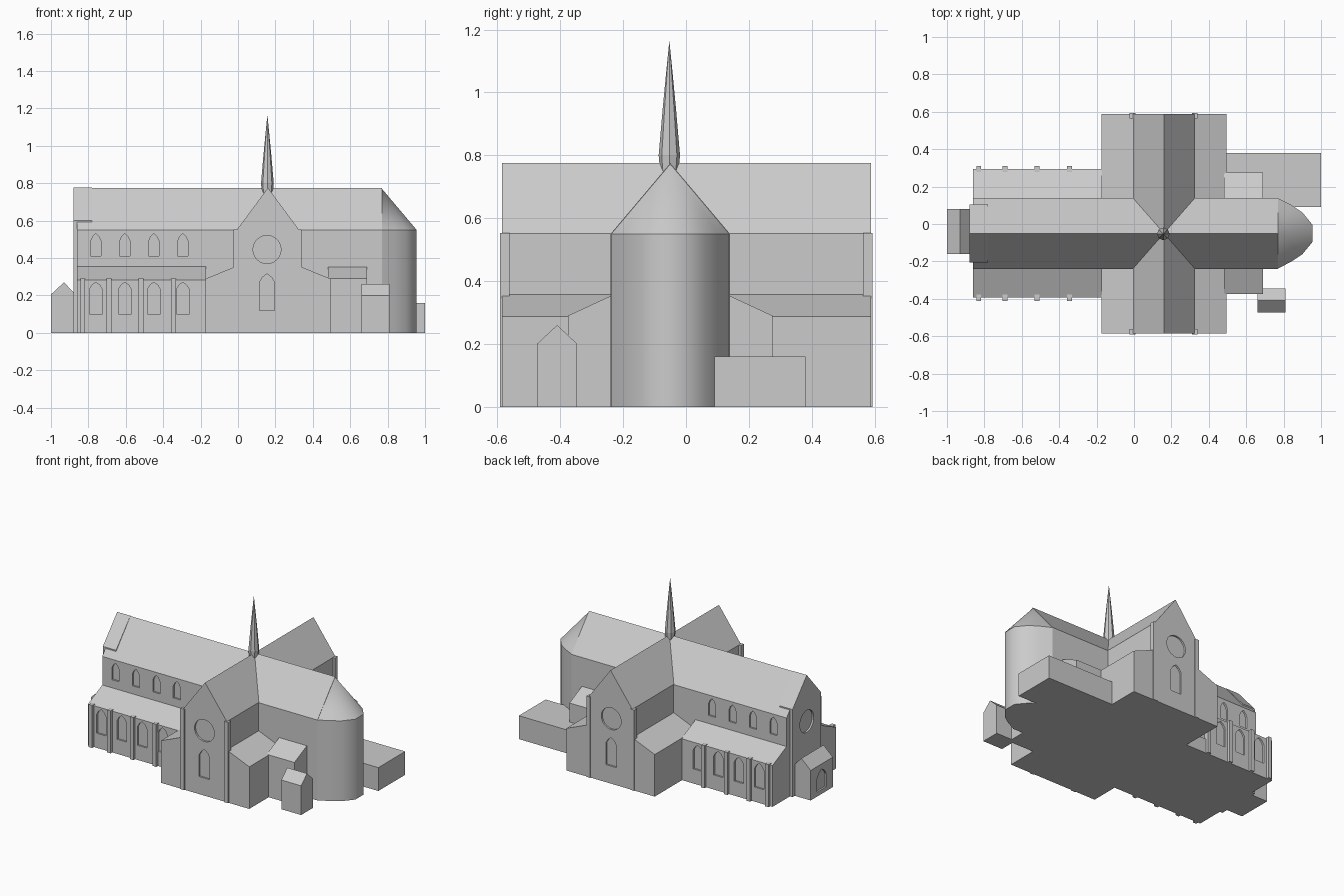
import bpy, bmesh, math

if "Cube" in bpy.data.objects:
    bpy.data.objects.remove(bpy.data.objects["Cube"])

stone = bpy.data.materials.new("pale_stone")
stone.diffuse_color = (0.6, 0.6, 0.6, 1)
stone.use_nodes = True
stone.node_tree.nodes["Principled BSDF"].inputs["Base Color"].default_value = stone.diffuse_color
CY = -0.05   # nave axis
CX = 0.16    # transept axis


def to3(axis, p, t):
    return {"x": (t, p[0], p[1]), "y": (p[0], t, p[1]), "z": (p[0], p[1], t)}[axis]


def add_prism(bm, pts, axis, a, b):
    lo = [bm.verts.new(to3(axis, p, a)) for p in pts]
    hi = [bm.verts.new(to3(axis, p, b)) for p in pts]
    n = len(pts)
    bm.faces.new(lo)
    bm.faces.new(hi[::-1])
    for i in range(n):
        j = (i + 1) % n
        bm.faces.new((lo[i], hi[i], hi[j], lo[j]))


def finish(name, bm):
    bmesh.ops.recalc_face_normals(bm, faces=bm.faces[:])
    me = bpy.data.meshes.new(name)
    bm.to_mesh(me)
    bm.free()
    me.materials.append(stone)
    ob = bpy.data.objects.new(name, me)
    bpy.context.collection.objects.link(ob)
    return ob


def prism(name, pts, axis, a, b):
    bm = bmesh.new()
    add_prism(bm, pts, axis, a, b)
    return finish(name, bm)


def rect(a0, a1, b0, b1):
    return [(a0, b0), (a1, b0), (a1, b1), (a0, b1)]


def gable(c, half, eave, ridge):
    return [(c - half, 0), (c + half, 0), (c + half, eave), (c, ridge), (c - half, eave)]


def lancet(c, w, z0, z1, top):
    h = w / 2
    return [(c - h, z0), (c + h, z0), (c + h, z1), (c + h * 0.6, z1 + (top - z1) * 0.6),
            (c, top), (c - h * 0.6, z1 + (top - z1) * 0.6), (c - h, z1)]


def circle(c, z, r, n=24):
    return [(c + r * math.cos(2 * math.pi * i / n), z + r * math.sin(2 * math.pi * i / n))
            for i in range(n)]


def smooth(ob, degrees):
    bpy.ops.object.select_all(action="DESELECT")
    ob.select_set(True)
    bpy.context.view_layer.objects.active = ob
    bpy.ops.object.shade_smooth_by_angle(angle=math.radians(degrees))


def recess(ob, shapes, axis, planes, depth=0.012):
    """Sink window shapes into the walls lying at the given planes."""
    bm = bmesh.new()
    for t in planes:
        for s in shapes:
            add_prism(bm, s, axis, t - depth, t + depth)
    cutter = finish("window_cutter", bm)
    cutter.hide_render = True
    mod = ob.modifiers.new("windows", "BOOLEAN")
    mod.operation, mod.solver, mod.object = "DIFFERENCE", "EXACT", cutter
    bpy.ops.object.select_all(action="DESELECT")
    ob.select_set(True)
    bpy.context.view_layer.objects.active = ob
    bpy.ops.object.modifier_apply(modifier=mod.name)
    bpy.data.objects.remove(cutter)


window_x = (-0.76, -0.605, -0.45, -0.295)

# Nave with clerestory windows
nave = prism("nave", gable(CY, 0.19, 0.55, 0.775), "x", -0.86, 0.77)
recess(nave, [lancet(x, 0.055, 0.41, 0.49, 0.53) for x in window_x], "y", (-0.24, 0.14))

# West facade with rose window
facade = prism("west_facade", gable(CY, 0.155, 0.60, 0.777), "x", -0.88, -0.78)
recess(facade, [circle(CY, 0.46, 0.075)], "x", (-0.88,))

# Transept with rose and lancet windows on both ends
transept = prism("transept", gable(CX, 0.165, 0.552, 0.775), "y", -0.585, 0.588)
recess(transept, [circle(0.155, 0.445, 0.075), lancet(0.155, 0.08, 0.12, 0.27, 0.315)],
       "y", (-0.585, 0.588))

# Transept side wings with sloping roofs
for side, name in ((-1, "west_wing"), (1, "east_wing")):
    xi, xo = CX + side * 0.16, CX + side * 0.335
    prism(name, [(xi, 0), (xo, 0), (xo, 0.288), (xi, 0.36)], "y", -0.585, 0.588)

# Side aisles, buttresses, choir chapels and transept corner piers
for side, name in ((-1, "south"), (1, "north")):
    inner, outer = CY + side * 0.185, CY + side * 0.343
    aisle = prism(name + "_aisle",
                  [(inner, 0), (outer, 0), (outer, 0.283), (inner, 0.357)], "x", -0.86, -0.17)
    recess(aisle, [lancet(x, 0.07, 0.10, 0.23, 0.27) for x in window_x], "y", (outer,))
    for x in (-0.83, -0.69, -0.518, -0.345):
        prism(name + "_buttress", rect(x - 0.013, x + 0.013, outer - side * 0.015,
                                       outer + side * 0.018), "z", 0, 0.291)
    chapel_y = CY + side * 0.325
    prism(name + "_choir_chapel",
          [(inner, 0), (chapel_y, 0), (chapel_y, 0.29), (inner, 0.355)], "x", 0.48, 0.69)
    end = -0.592 if side < 0 else 0.593
    for x in (-0.008, 0.325):
        prism(name + "_corner_pier", rect(x - 0.015, x + 0.015, end, end - side * 0.03),
              "z", 0, 0.553)

# Rounded apse wall and its half-cone roof
half = [(0.765, 0.19), (0.84, 0.152), (0.90, 0.112), (0.955, 0.045)]
outline = [(x, CY - d) for x, d in half] + [(x, CY + d) for x, d in reversed(half)]
smooth(prism("apse_wall", outline, "z", 0, 0.55), 42)
bm = bmesh.new()
ring = [bm.verts.new((x, y, 0.55)) for x, y in outline]
apex = bm.verts.new((0.765, CY, 0.775))
for i in range(len(ring)):
    bm.faces.new((ring[i], ring[(i + 1) % len(ring)], apex))
bm.faces.new(ring[::-1])
smooth(finish("apse_roof", bm), 42)

# West porch with doorway
porch = prism("west_porch", [(-1, 0), (-0.87, 0), (-0.87, 0.205), (-0.93, 0.27), (-1, 0.205)],
              "y", -0.16, 0.08)
recess(porch, [lancet(-0.04, 0.10, 0.03, 0.12, 0.17)], "x", (-1.0,))

# Small gabled lodge and flat-roofed sacristy
prism("lodge", gable(-0.41, 0.064, 0.20, 0.26), "x", 0.66, 0.81)
prism("sacristy", rect(0.48, 1.0, 0.09, 0.38), "z", 0, 0.16)

# Eight-sided spire over the crossing
bm = bmesh.new()
rings = []
for z, r in ((0.72, 0.022), (0.755, 0.03), (0.80, 0.034), (0.95, 0.021), (1.06, 0.0105)):
    rings.append([bm.verts.new((0.157 + r * math.cos(math.pi * k / 4),
                                -0.053 + r * math.sin(math.pi * k / 4), z)) for k in range(8)])
tip = bm.verts.new((0.157, -0.053, 1.165))
for k in range(8):
    j = (k + 1) % 8
    for a, b in zip(rings, rings[1:]):
        bm.faces.new((a[k], a[j], b[j], b[k]))
    bm.faces.new((rings[-1][k], rings[-1][j], tip))
bm.faces.new(rings[0][::-1])
finish("spire", bm)
